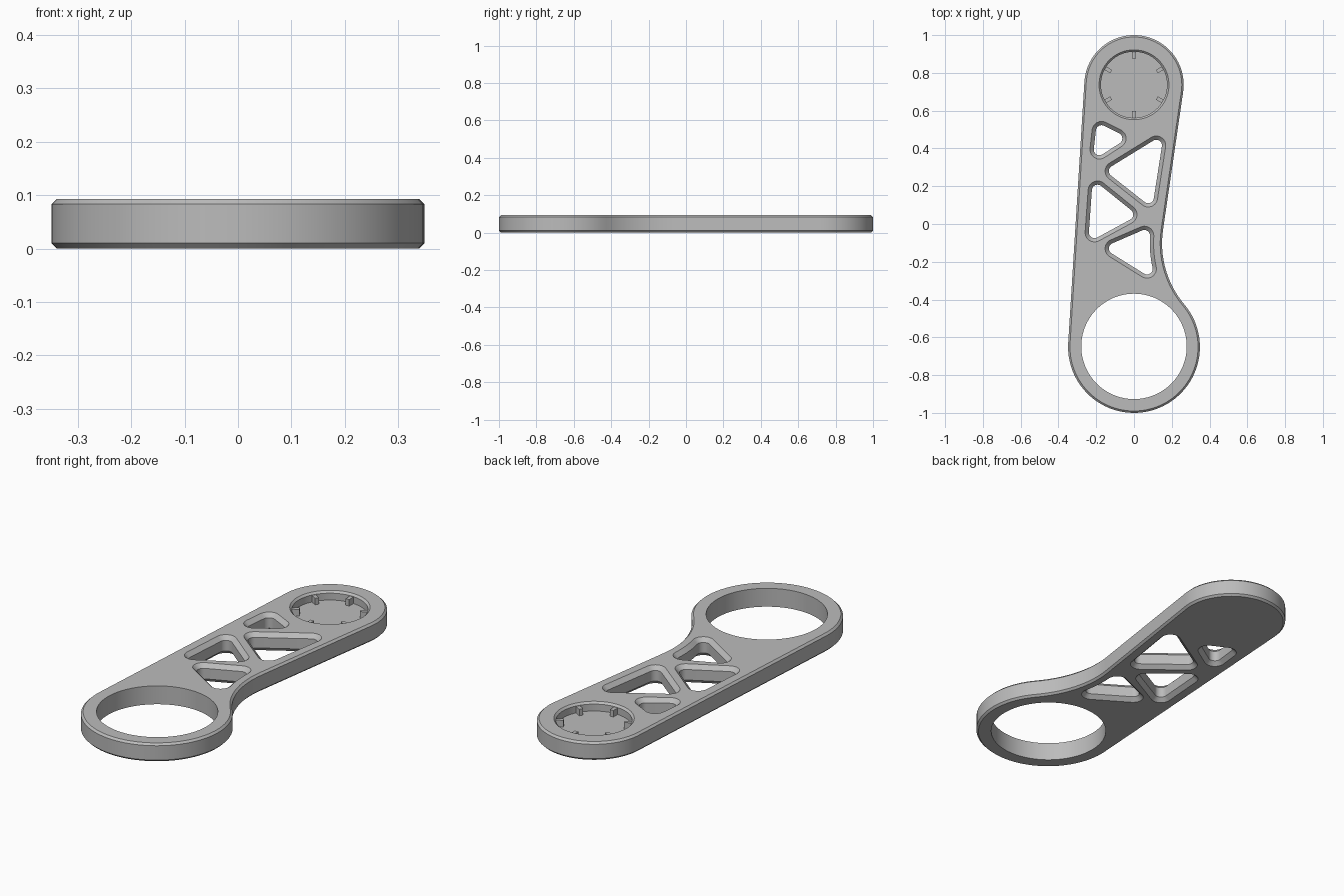
import bpy
import bmesh
from math import pi, sin, cos, asin, atan2, sqrt, radians, ceil
from mathutils import Vector, Matrix

if "Cube" in bpy.data.objects:
    bpy.data.objects.remove(bpy.data.objects["Cube"])

H = 0.093                              # plate thickness
EDGE, HOLE_EDGE = 0.01, 0.02           # chamfers on the rim and on the cutouts
TOP, TOP_R = Vector((0, 0.737)), 0.263
RING, RING_R = Vector((0, -0.651)), 0.349
BORE, BORE_R = Vector((0, -0.648)), 0.279
POCKET_R, POCKET_DEPTH = 0.185, 0.045
WAIST_R = 0.5
CORNER_R = 0.05

grey = bpy.data.materials.new("plain grey")
grey.use_nodes = True
colour = (0.5, 0.5, 0.5, 1)
grey.diffuse_color = colour
grey.node_tree.nodes["Principled BSDF"].inputs["Base Color"].default_value = colour


def arc(centre, r, a, b, step=radians(4)):
    n = max(2, ceil(abs(b - a) / step))
    return [centre + r * Vector((cos(a + (b - a) * i / n), sin(a + (b - a) * i / n)))
            for i in range(n + 1)]


def circle(centre, r):
    return arc(centre, r, 0, 2 * pi, radians(3.75))[:-1]


# Straight right flank and the concave waist that joins it to the ring
flank = radians(-8.3)
normal = Vector((cos(flank), sin(flank)))
along = Vector((-normal.y, normal.x))
a = normal.dot(TOP - RING) + TOP_R + WAIST_R
waist = RING + normal * a + along * sqrt((RING_R + WAIST_R) ** 2 - a * a)
to_waist = atan2(waist.y - RING.y, waist.x - RING.x)
left_flank = pi - asin((RING_R - TOP_R) / (TOP - RING).length)


def outline(inset):
    return (arc(TOP, TOP_R - inset, flank, left_flank)
            + arc(RING, RING_R - inset, left_flank, 2 * pi + to_waist)
            + arc(waist, WAIST_R + inset, pi + to_waist, pi + flank)[1:])


def rounded(core, r):
    """Offset a counter-clockwise polygon outward, rounding its convex corners."""
    pts = []
    for i, p in enumerate(core):
        d0, d1 = p - core[i - 1], core[(i + 1) % len(core)] - p
        a0, a1 = atan2(-d0.x, d0.y), atan2(-d1.x, d1.y)
        turn = (a1 - a0 + pi) % (2 * pi) - pi
        if turn > 0:
            pts += arc(p, r, a0, a0 + turn, radians(12))
        else:
            mid = a0 + turn / 2
            pts.append(p + r / cos(turn / 2) * Vector((cos(mid), sin(mid))))
    return pts


# Cores of the four truss cutouts, counter-clockwise
cores = [
    [(-0.172, 0.493), (-0.183, 0.394), (-0.092, 0.453)],
    [(-0.103, 0.28), (0.075, 0.14), (0.118, 0.416)],
    [(-0.193, 0.178), (-0.209, -0.045), (-0.034, 0.05)],
    [(-0.103, -0.13)],
]
cores = [[Vector(p) for p in c] for c in cores]
# The last cutout follows the waist on its right side
cores[3] += arc(waist, WAIST_R + 0.095, pi + radians(13), pi - radians(4), radians(3))

bm = bmesh.new()


def walls(levels):
    """Skin a stack of (points, z) rings; return the first and last vertex rings."""
    rings = [[bm.verts.new((p.x, p.y, z)) for p in pts] for pts, z in levels]
    for low, high in zip(rings, rings[1:]):
        for i in range(len(low)):
            bm.faces.new((low[i - 1], low[i], high[i], high[i - 1]))
    return rings[0], rings[-1]


def chamfered(shape, c):
    return walls([(shape(c), 0), (shape(0), c), (shape(0), H - c), (shape(c), H)])


bottom, top = [], []
loops = [chamfered(outline, EDGE)]
for core in cores:
    loops.append(chamfered(
        lambda grow, core=core: rounded(core, CORNER_R - HOLE_EDGE + grow), HOLE_EDGE))
bore = circle(BORE, BORE_R)
loops.append(walls([(bore, 0), (bore, H)]))
for low, high in loops:
    bottom.append(low)
    top.append(high)

# Blind round pocket in the small end
inner = circle(TOP, POCKET_R - EDGE)
floor, mouth = walls([(inner, H - POCKET_DEPTH), (inner, H - EDGE),
                      (circle(TOP, POCKET_R), H)])
bm.faces.new(floor)
top.append(mouth)

# Flat top and bottom skins with the openings left out
for rings, up in ((bottom, -1), (top, 1)):
    edges = [bm.edges.get((r[i - 1], r[i])) for r in rings for i in range(len(r))]
    bmesh.ops.triangle_fill(bm, use_beauty=True, use_dissolve=False,
                            edges=edges, normal=(0, 0, up))
bmesh.ops.recalc_face_normals(bm, faces=bm.faces)


def finish(name, mesh_data):
    mesh = bpy.data.meshes.new(name)
    mesh_data.to_mesh(mesh)
    mesh_data.free()
    mesh.materials.append(grey)
    obj = bpy.data.objects.new(name, mesh)
    bpy.context.collection.objects.link(obj)
    return obj


plate = finish("truss_plate", bm)
bpy.ops.object.select_all(action='DESELECT')
plate.select_set(True)
bpy.context.view_layer.objects.active = plate
bpy.ops.object.shade_smooth_by_angle(angle=radians(25))

# Six small ribs around the pocket wall
ribs = bmesh.new()
rib_height = POCKET_DEPTH - 0.012
for k in range(6):
    place = (Matrix.Translation((TOP.x, TOP.y, H - POCKET_DEPTH + rib_height / 2))
             @ Matrix.Rotation(radians(30 + 60 * k), 4, 'Z')
             @ Matrix.Translation((0.16, 0, 0))
             @ Matrix.Diagonal((0.04, 0.02, rib_height, 1)))
    bmesh.ops.create_cube(ribs, size=1, matrix=place)
finish("pocket_ribs", ribs)
